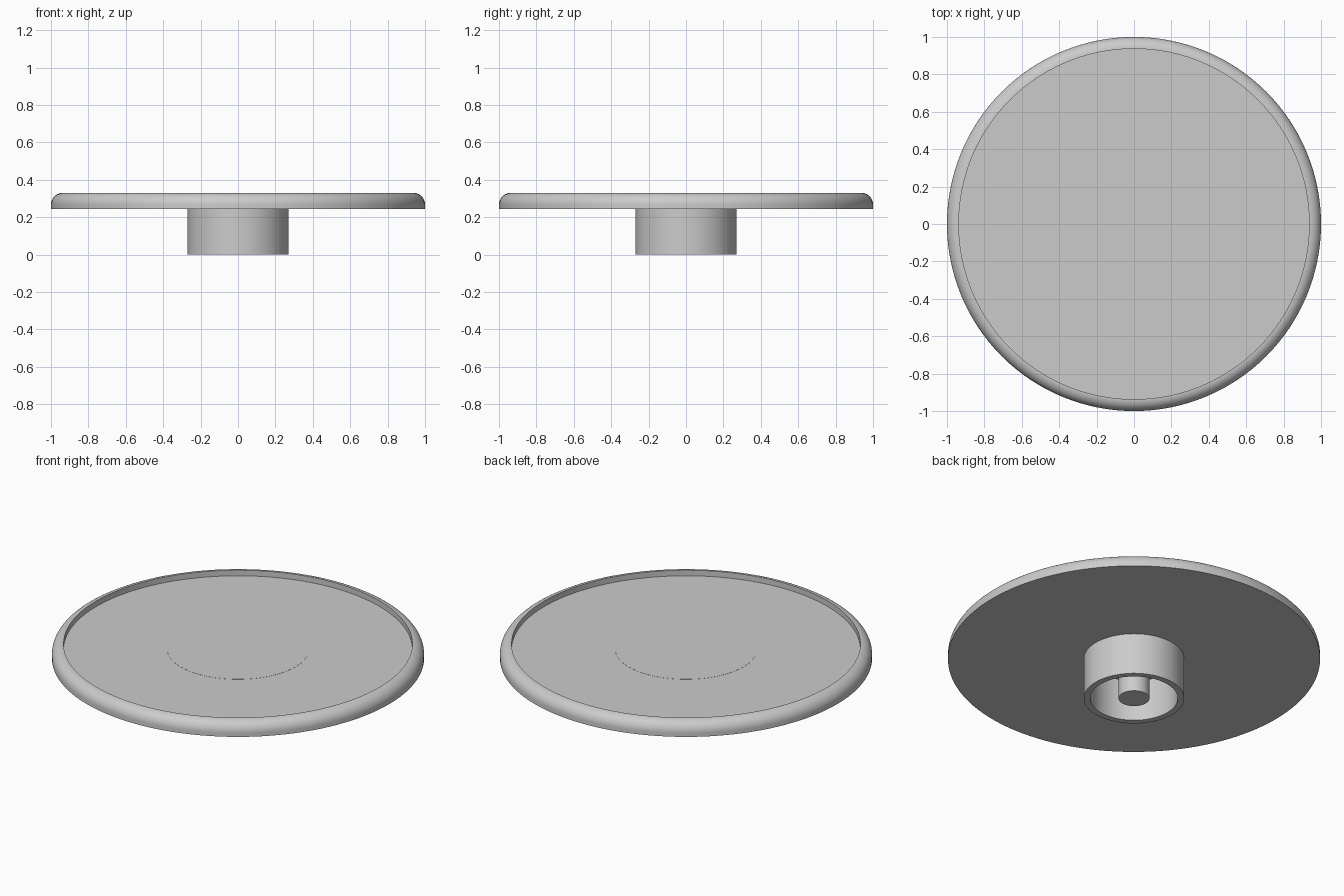
import bpy, bmesh, math

if "Cube" in bpy.data.objects:
    bpy.data.objects.remove(bpy.data.objects["Cube"])

grey = bpy.data.materials.new("light grey")
grey.diffuse_color = (0.6, 0.6, 0.6, 1)
grey.use_nodes = True
grey.node_tree.nodes["Principled BSDF"].inputs["Base Color"].default_value = grey.diffuse_color
SEGMENTS = 128


def lathe(name, profile, closed=False):
    """Revolve (radius, z) points around the z axis."""
    bm = bmesh.new()
    verts = [bm.verts.new((r, 0, z)) for r, z in profile]
    pairs = list(zip(verts, verts[1:]))
    if closed:
        pairs.append((verts[-1], verts[0]))
    edges = [bm.edges.new(p) for p in pairs]
    bmesh.ops.spin(bm, geom=verts + edges, cent=(0, 0, 0), axis=(0, 0, 1),
                   angle=2 * math.pi, steps=SEGMENTS)
    bmesh.ops.remove_doubles(bm, verts=bm.verts[:], dist=1e-5)
    bmesh.ops.recalc_face_normals(bm, faces=bm.faces[:])
    mesh = bpy.data.meshes.new(name)
    bm.to_mesh(mesh)
    bm.free()
    mesh.materials.append(grey)
    obj = bpy.data.objects.new(name, mesh)
    bpy.context.collection.objects.link(obj)
    bpy.ops.object.select_all(action='DESELECT')
    obj.select_set(True)
    bpy.context.view_layer.objects.active = obj
    bpy.ops.object.shade_smooth_by_angle(angle=math.radians(35))
    return obj


# Round plate: flat underside, rounded outer edge, shallow recess on top
BOTTOM, FLOOR, TOP = 0.245, 0.297, 0.33
RIM, ROUND = 0.937, 0.063
edge = [(RIM + ROUND * math.cos(a), TOP - ROUND + ROUND * math.sin(a))
        for a in (math.radians(90 * i / 12) for i in range(13))]
lathe("plate", [(0, BOTTOM), (1, BOTTOM)] + edge + [(RIM, FLOOR), (0, FLOOR)])

# Faint centre disc in the recess
lathe("centre_disc", [(0, FLOOR - 0.004), (0.38, FLOOR - 0.004),
                      (0.38, FLOOR + 0.0008), (0, FLOOR + 0.0008)])

# Hollow collar under the plate
lathe("collar", [(0.235, 0), (0.27, 0), (0.27, BOTTOM), (0.235, BOTTOM)], closed=True)

# Centre peg inside the collar
lathe("peg", [(0, 0), (0.083, 0), (0.083, BOTTOM), (0, BOTTOM)])
